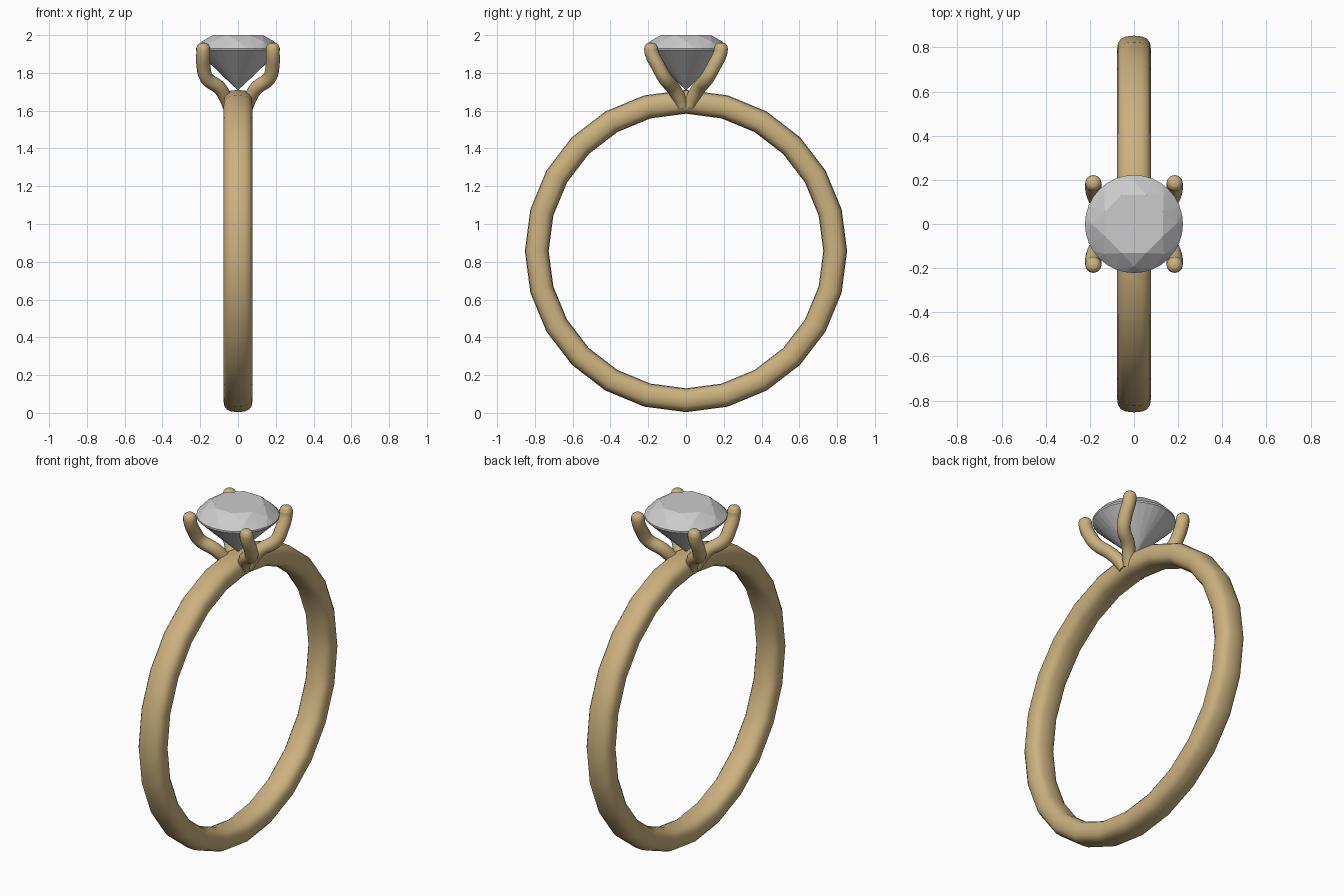
import bpy, bmesh
from math import sin, cos, pi, copysign

if "Cube" in bpy.data.objects:
    bpy.data.objects.remove(bpy.data.objects["Cube"])

gold = bpy.data.materials.new("gold")
gold.diffuse_color = (0.60, 0.44, 0.21, 1)
gold.use_nodes = True
gold.node_tree.nodes["Principled BSDF"].inputs["Base Color"].default_value = gold.diffuse_color


def add_object(name, bm, smooth=False, mat=None):
    bmesh.ops.recalc_face_normals(bm, faces=bm.faces)
    for f in bm.faces:
        f.smooth = smooth
    me = bpy.data.meshes.new(name)
    bm.to_mesh(me)
    bm.free()
    ob = bpy.data.objects.new(name, me)
    bpy.context.collection.objects.link(ob)
    if mat:
        me.materials.append(mat)
    return ob


# Band: softened-rectangle section swept round 24 segments
SEG, SIDES, MID_R, CZ = 24, 16, 0.79, 0.857


def soft(v):
    return copysign(abs(v) ** 0.75, v)


bm = bmesh.new()
rings = []
for i in range(SEG):
    a = 2 * pi * i / SEG
    ring = []
    for j in range(SIDES):
        t = 2 * pi * j / SIDES
        r = MID_R + 0.063 * soft(cos(t))
        ring.append(bm.verts.new((0.077 * soft(sin(t)), r * cos(a), CZ + r * sin(a))))
    rings.append(ring)
for i in range(SEG):
    p, q = rings[i], rings[(i + 1) % SEG]
    for j in range(SIDES):
        k = (j + 1) % SIDES
        bm.faces.new((p[j], p[k], q[k], q[j]))
add_object("band", bm, True, gold)

# Prongs: curved tubes with rounded tips (x, y, z, radius factor)
path = [(0.052, 0.018, 1.62, 0.8), (0.065, 0.035, 1.665, 0.95),
        (0.100, 0.070, 1.722, 1), (0.166, 0.112, 1.772, 1),
        (0.183, 0.150, 1.840, 1), (0.184, 0.180, 1.900, 1),
        (0.184, 0.185, 1.930, 1), (0.184, 0.185, 1.947, 0.85),
        (0.184, 0.185, 1.957, 0.55), (0.184, 0.185, 1.961, 0.05)]
for sx, xn in ((-1, "left"), (1, "right")):
    for sy, yn in ((-1, "front"), (1, "back")):
        cu = bpy.data.curves.new(f"{yn}_{xn}_prong", 'CURVE')
        cu.dimensions = '3D'
        cu.bevel_depth = 0.037
        cu.bevel_resolution = 4
        cu.resolution_u = 4
        cu.use_fill_caps = True
        sp = cu.splines.new('BEZIER')
        sp.bezier_points.add(len(path) - 1)
        for bp, (x, y, z, r) in zip(sp.bezier_points, path):
            bp.co = (sx * x, sy * y, z)
            bp.radius = r
            bp.handle_left_type = bp.handle_right_type = 'AUTO'
        cu.materials.append(gold)
        ob = bpy.data.objects.new(cu.name, cu)
        bpy.context.collection.objects.link(ob)

# Gem: brilliant cut, convex hull of facet rings (count, radius, z, half-step turn)
bm = bmesh.new()
for n, r, z, turn in ((8, 0.143, 2.0, 0.5), (8, 0.191, 1.967, 0),
                      (32, 0.222, 1.930, 0), (32, 0.222, 1.920, 0),
                      (8, 0.062, 1.766, 0), (1, 0, 1.708, 0)):
    for i in range(n):
        a = 2 * pi * (i + turn) / n
        bm.verts.new((r * cos(a), r * sin(a), z))
bmesh.ops.convex_hull(bm, input=bm.verts)
bmesh.ops.dissolve_limit(bm, angle_limit=0.01, verts=bm.verts, edges=bm.edges)
add_object("gem", bm)
